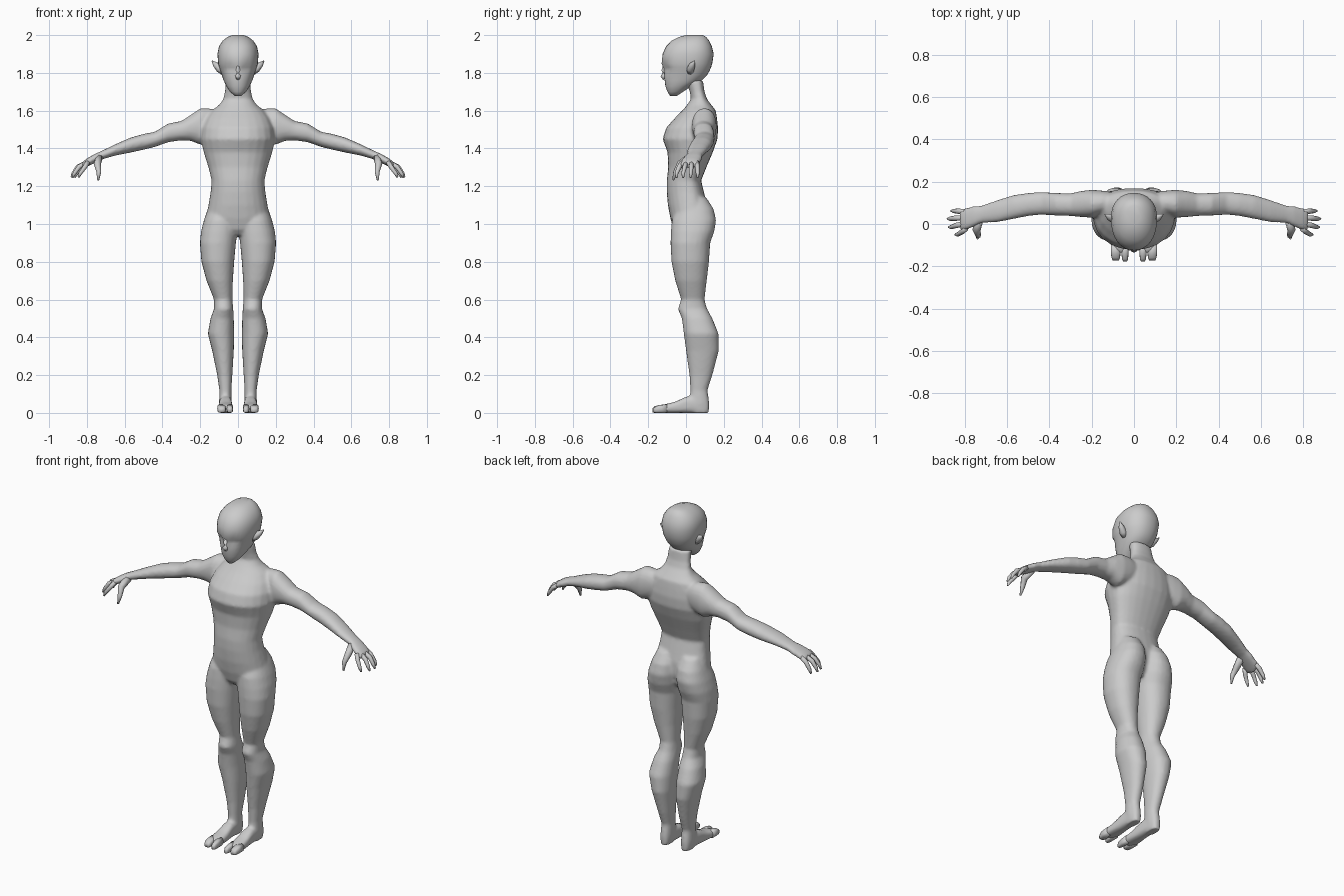
import bpy, bmesh
from math import cos, sin, pi
from mathutils import Vector


def skin(bm, rings, mirror=False):
    """Bridge rings of points into a capped tube, optionally on both sides."""
    for side in ((1, -1) if mirror else (1,)):
        loops = [[bm.verts.new((p[0] * side, p[1], p[2])) for p in r] for r in rings]
        n = len(loops[0])
        for a, b in zip(loops, loops[1:]):
            for i in range(n):
                bm.faces.new((a[i], a[(i + 1) % n], b[(i + 1) % n], b[i]))
        bm.faces.new(loops[0])
        bm.faces.new(loops[-1])


def loft(bm, axis, sections, mirror=False, seg=24, power=2.2, mid=0.5):
    """Sections: position on axis, then low/high limits of the two other axes."""
    rings = []
    for t, a0, a1, b0, b1 in sections:
        cb = b0 + (b1 - b0) * mid
        ring = []
        for i in range(seg):
            c, s = cos(2 * pi * i / seg), sin(2 * pi * i / seg)
            c = abs(c) ** (2 / power) * (1 if c > 0 else -1)
            s = abs(s) ** (2 / power) * (1 if s > 0 else -1)
            p = [(a0 + a1) / 2 + c * (a1 - a0) / 2,
                 cb + s * ((b1 - cb) if s > 0 else (cb - b0))]
            p.insert(axis, t)
            ring.append(p)
        rings.append(ring)
    skin(bm, rings, mirror)


def tube(bm, points, radii, mirror=False, seg=8):
    pts = [Vector(p) for p in points]
    rings = []
    for i, (p, r) in enumerate(zip(pts, radii)):
        d = pts[min(i + 1, len(pts) - 1)] - pts[max(i - 1, 0)]
        q = d.to_track_quat('Z', 'Y')
        rings.append([p + q @ Vector((r * cos(2 * pi * k / seg), r * sin(2 * pi * k / seg), 0))
                      for k in range(seg)])
    skin(bm, rings, mirror)


def finish(name, bm):
    bmesh.ops.recalc_face_normals(bm, faces=bm.faces)
    for f in bm.faces:
        f.smooth = True
    me = bpy.data.meshes.new(name)
    bm.to_mesh(me)
    bm.free()
    ob = bpy.data.objects.new(name, me)
    bpy.context.collection.objects.link(ob)
    return ob


def symmetric(profile):
    return [(z, -w, w, f, b) for z, w, f, b in profile]


# Body: torso and neck (height, half width, front, back)
bm = bmesh.new()
loft(bm, 2, symmetric([
    (.94, .08, -.04, .08), (.97, .14, -.065, .10), (1.03, .17, -.083, .115),
    (1.10, .157, -.096, .112), (1.17, .145, -.102, .095), (1.23, .14, -.102, .08),
    (1.30, .157, -.094, .108), (1.38, .182, -.098, .142), (1.45, .197, -.124, .167),
    (1.51, .19, -.105, .17), (1.56, .17, -.06, .164), (1.60, .14, -.02, .158),
    (1.63, .10, .005, .135), (1.66, .079, .027, .112), (1.70, .07, .02, .098),
    (1.76, .065, .0, .09)]), mid=.62)

# Legs
loft(bm, 2, [
    (0, .04, .095, .03, .122), (.05, .035, .10, .02, .124), (.12, .035, .099, .023, .114),
    (.20, .03, .11, .018, .14), (.33, .022, .137, .0, .174), (.42, .021, .16, -.012, .172),
    (.50, .022, .146, -.022, .14), (.55, .025, .127, -.043, .112), (.60, .03, .127, -.026, .098),
    (.70, .027, .167, -.057, .11), (.80, .02, .194, -.077, .122), (.90, .011, .202, -.082, .128),
    (.96, .002, .196, -.08, .15), (1.02, .0, .181, -.075, .16), (1.08, .004, .16, -.05, .146),
    (1.14, .02, .135, -.03, .108)], True)

# Feet
loft(bm, 1, [
    (.115, .045, .09, 0, .06), (.06, .035, .098, 0, .09), (0, .032, .10, 0, .085),
    (-.06, .027, .105, 0, .058), (-.12, .025, .11, 0, .044), (-.135, .028, .107, 0, .04)],
    True, power=3)

# Arms and palms
loft(bm, 0, [
    (.10, .06, .15, 1.47, 1.60), (.15, .045, .158, 1.44, 1.612), (.20, .03, .162, 1.42, 1.612),
    (.25, .033, .156, 1.44, 1.578), (.30, .038, .145, 1.443, 1.545), (.37, .04, .147, 1.433, 1.532),
    (.44, .044, .152, 1.408, 1.488), (.50, .038, .147, 1.393, 1.477), (.57, .024, .137, 1.378, 1.457),
    (.65, .008, .112, 1.362, 1.422), (.72, .005, .088, 1.342, 1.388), (.76, -.015, .085, 1.322, 1.37),
    (.80, -.03, .075, 1.303, 1.347), (.825, -.028, .07, 1.293, 1.328)], True)
body = finish("body", bm)

# Blend the overlapping volumes into one continuous skin
rm = body.modifiers.new("blend", 'REMESH')
rm.mode = 'VOXEL'
rm.voxel_size = .009
rm.use_smooth_shade = True
sm = body.modifiers.new("soften", 'SMOOTH')
sm.factor = .5
sm.iterations = 5

# Fingers and thumbs
bm = bmesh.new()
for y0, y1, reach in ((.058, .062, .865), (.03, .025, .882), (.002, -.015, .876), (-.02, -.05, .845)):
    tube(bm, [(.795, y0, 1.328), (reach - .035, (y0 + y1) / 2, 1.303),
              (reach - .01, y1, 1.268), (reach, y1, 1.246)], [.013, .0125, .010, .005], True)
tube(bm, [(.735, .02, 1.352), (.745, -.03, 1.318), (.737, -.055, 1.275), (.74, -.068, 1.232)],
     [.022, .019, .013, .005], True)
finish("fingers", bm)

# Toes: big toe and the outer toe group
bm = bmesh.new()
for x0, x1, tip in ((.026, .06, -.178), (.064, .11, -.172)):
    loft(bm, 1, [(-.10, x0, x1, 0, .046), (-.14, x0, x1, 0, .042),
                 (tip + .012, x0 + .002, x1 - .004, 0, .035),
                 (tip, x0 + .007, x1 - .009, .003, .024)], True, seg=12, power=3)
finish("toes", bm)

# Head (height, half width, front, back) with shallow eye sockets
bm = bmesh.new()
loft(bm, 2, symmetric([
    (1.677, .016, -.084, -.05), (1.70, .042, -.098, -.015), (1.73, .062, -.109, .03),
    (1.76, .076, -.113, .085), (1.79, .086, -.116, .113), (1.81, .093, -.118, .124),
    (1.83, .100, -.122, .133), (1.85, .105, -.129, .139), (1.90, .109, -.124, .147),
    (1.94, .101, -.106, .137), (1.97, .081, -.077, .123), (1.99, .056, -.038, .107),
    (2.0, .03, .0, .088)]), seg=32, mid=.56)
for v in bm.verts:
    if v.co.y < 0:
        d = (Vector((abs(v.co.x), v.co.z)) - Vector((.043, 1.825))).length
        v.co.y += .016 * max(0, 1 - d / .035)
finish("head", bm)

# Nose
bm = bmesh.new()
tube(bm, [(0, -.114, 1.845), (0, -.12, 1.81), (0, -.121, 1.785), (0, -.112, 1.768)],
     [.008, .010, .015, .010])
finish("nose", bm)

# Pointed ears
bm = bmesh.new()
tube(bm, [(.078, .02, 1.805), (.098, .025, 1.822), (.118, .034, 1.843), (.138, .046, 1.864)],
     [.018, .021, .016, .002], True)
finish("ears", bm)
